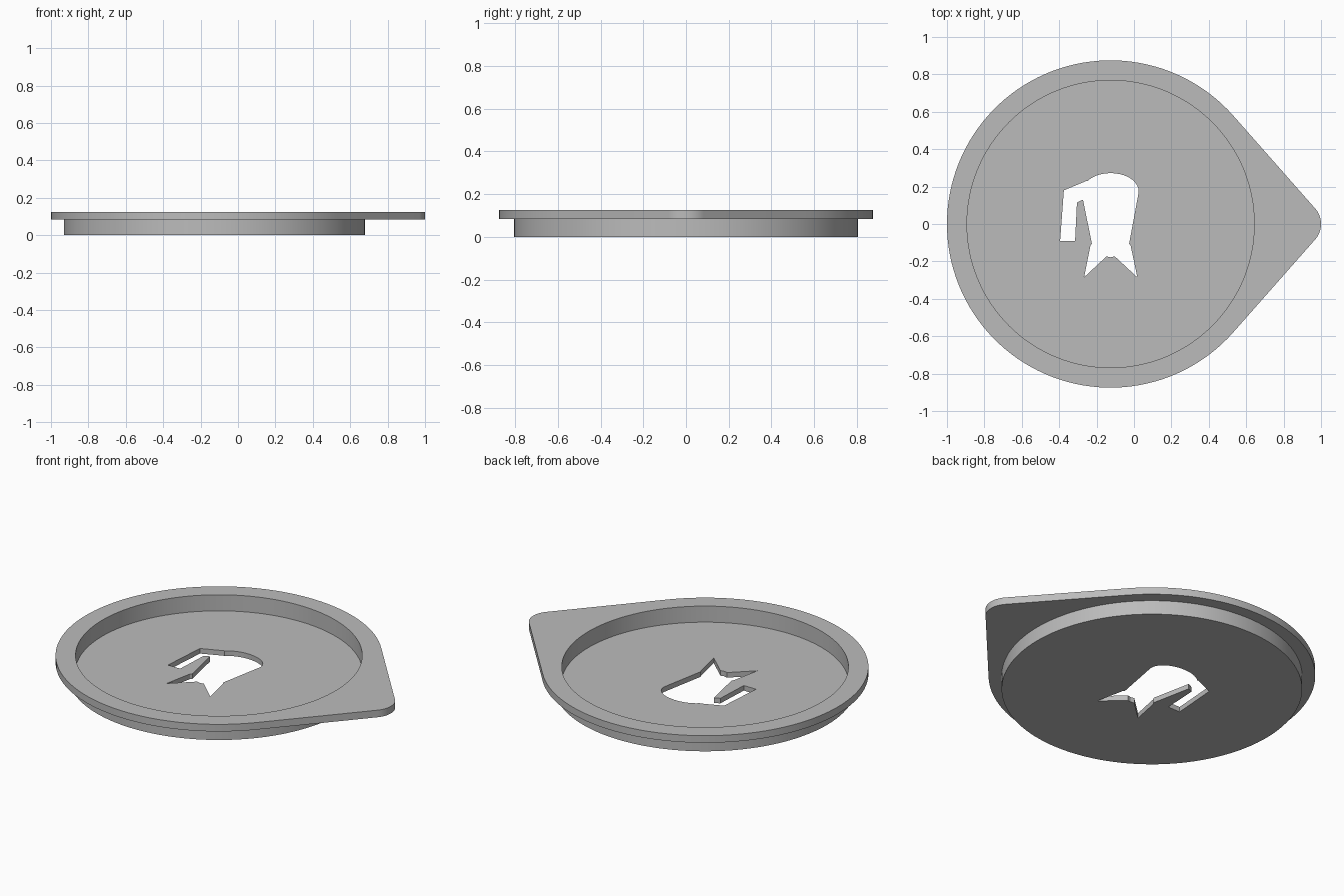
import bpy, bmesh, math

if "Cube" in bpy.data.objects:
    bpy.data.objects.remove(bpy.data.objects["Cube"])

grey = bpy.data.materials.new("plain grey")
grey.use_nodes = True
grey.diffuse_color = (0.5, 0.5, 0.5, 1)
grey.node_tree.nodes["Principled BSDF"].inputs["Base Color"].default_value = grey.diffuse_color

CX = -0.125                     # centre of the round dish
TOP, LEDGE, FLOOR = 0.125, 0.083, 0.03


def arc(cx, cy, rx, ry, start, end, steps):
    """Points along an elliptical arc, angles in radians."""
    return [(cx + rx * math.cos(a), cy + ry * math.sin(a))
            for a in (start + (end - start) * i / steps for i in range(steps + 1))]


def circle(r, steps=128):
    return arc(CX, 0, r, r, 0, 2 * math.pi, steps)[:-1]


def prism(name, outline, z0, z1):
    """Extrude a flat outline from z0 to z1."""
    bm = bmesh.new()
    face = bm.faces.new([bm.verts.new((x, y, z0)) for x, y in outline])
    top = bmesh.ops.extrude_face_region(bm, geom=[face])["geom"]
    bmesh.ops.translate(bm, vec=(0, 0, z1 - z0),
                        verts=[v for v in top if isinstance(v, bmesh.types.BMVert)])
    bmesh.ops.recalc_face_normals(bm, faces=bm.faces)
    mesh = bpy.data.meshes.new(name)
    bm.to_mesh(mesh)
    bm.free()
    mesh.materials.append(grey)
    ob = bpy.data.objects.new(name, mesh)
    bpy.context.collection.objects.link(ob)
    return ob


def combine(target, other, operation):
    """Apply a boolean and remove the helper object."""
    mod = target.modifiers.new("join", "BOOLEAN")
    mod.operation, mod.object, mod.solver = operation, other, "EXACT"
    bpy.ops.object.select_all(action="DESELECT")
    bpy.context.view_layer.objects.active = target
    target.select_set(True)
    bpy.ops.object.modifier_apply(modifier=mod.name)
    bpy.data.objects.remove(other)


# Rim plate: large circle joined by tangents to a small rounded tip
R, TIP = 0.875, 0.125
t = math.acos(R - TIP)
outline = arc(CX, 0, R, R, t, 2 * math.pi - t, 100) + arc(1 - TIP, 0, TIP, TIP, -t, t, 20)
dish = prism("dish_with_pouring_tip", outline, LEDGE, TOP)

# Round body under the rim, then the recess
combine(dish, prism("body", circle(0.805), 0, LEDGE + 0.02), "UNION")
combine(dish, prism("recess", circle(0.768), FLOOR, TOP + 0.1), "DIFFERENCE")

# Cut-out figure through the floor: domed top, two pointed feet, hooked arm
figure = arc(-0.125, 0.175, 0.15, 0.097, -0.1, 2.55, 20) + [
    (-0.255, 0.23), (-0.375, 0.18), (-0.395, -0.09), (-0.315, -0.09),
    (-0.305, 0.115), (-0.273, 0.13), (-0.225, -0.105), (-0.233, -0.115),
    (-0.267, -0.285), (-0.147, -0.173), (-0.125, -0.178), (-0.103, -0.173),
    (0.018, -0.285), (-0.018, -0.115), (-0.026, -0.105)]
combine(dish, prism("figure", figure, -0.1, TOP + 0.1), "DIFFERENCE")

bpy.ops.object.shade_smooth_by_angle(angle=math.radians(25))
